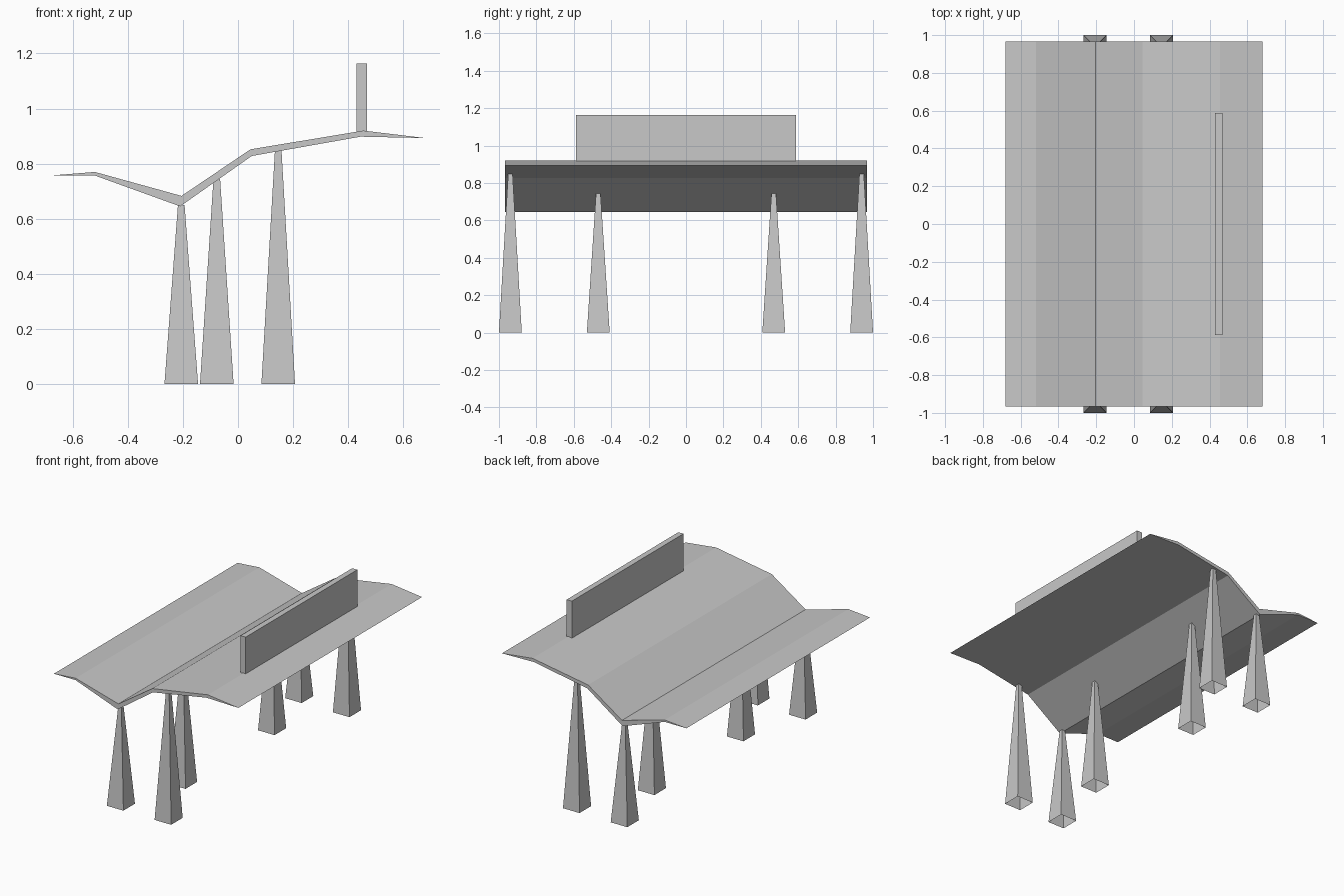
import bpy
import bmesh

cube = bpy.data.objects.get("Cube")
if cube:
    bpy.data.objects.remove(cube, do_unlink=True)

grey = bpy.data.materials.new("concrete_grey")
grey.use_nodes = True
colour = (0.58, 0.58, 0.58, 1)
grey.diffuse_color = colour
grey.node_tree.nodes["Principled BSDF"].inputs["Base Color"].default_value = colour


def finish(name, bm):
    bmesh.ops.recalc_face_normals(bm, faces=bm.faces)
    mesh = bpy.data.meshes.new(name)
    bm.to_mesh(mesh)
    bm.free()
    mesh.materials.append(grey)
    obj = bpy.data.objects.new(name, mesh)
    bpy.context.collection.objects.link(obj)
    return obj


def canopy(half_length):
    """Folded roof: quads between upper and lower profile, meeting at thin tips."""
    left_tip, right_tip = (-0.68, 0.757), (0.68, 0.893)
    upper = [left_tip, (-0.52, 0.77), (-0.205, 0.683), (0.045, 0.852), (0.455, 0.92), right_tip]
    lower = [left_tip, (-0.52, 0.757), (-0.21, 0.645), (0.05, 0.828), (0.445, 0.898), right_tip]
    bm = bmesh.new()
    rows = {}
    for y in (-half_length, half_length):
        top = [bm.verts.new((x, y, z)) for x, z in upper]
        low = [bm.verts.new((x, y, z)) for x, z in lower[1:-1]]
        rows[y] = (top, [top[0]] + low + [top[-1]])
    (front_top, front_low), (back_top, back_low) = rows.values()
    for i in range(len(upper) - 1):
        for a, b in ((front_top, back_top), (front_low, back_low)):
            bm.faces.new((a[i], a[i + 1], b[i + 1], b[i]))
        for a, b in ((front_top, front_low), (back_top, back_low)):
            corners = dict.fromkeys((a[i], a[i + 1], b[i + 1], b[i]))
            bm.faces.new(list(corners))
    return finish("canopy_roof", bm)


def pillar(name, x, y, height):
    """Tapered square pillar, open at the foot."""
    bm = bmesh.new()
    bmesh.ops.create_cube(bm, size=1)
    for v in bm.verts:
        width = 0.024 if v.co.z > 0 else 0.122
        v.co = (v.co.x * width, v.co.y * width, (v.co.z + 0.5) * height)
    bmesh.ops.recalc_face_normals(bm, faces=bm.faces)
    foot = [f for f in bm.faces if f.normal.z < -0.9]
    bmesh.ops.delete(bm, geom=foot, context='FACES_ONLY')
    obj = finish(name, bm)
    obj.location = (x, y, 0)


canopy(0.967)

# Three pillars mirrored front to back
for label, x, y, height in (("valley", -0.206, 0.939, 0.65),
                            ("inner", -0.077, 0.469, 0.745),
                            ("ridge", 0.146, 0.939, 0.847)):
    pillar(label + "_pillar_front", x, -y, height)
    pillar(label + "_pillar_back", x, y, height)

# Upright board standing on the roof ridge
bm = bmesh.new()
bmesh.ops.create_cube(bm, size=1)
bmesh.ops.scale(bm, vec=(0.038, 1.176, 0.25), verts=bm.verts)
bmesh.ops.translate(bm, vec=(0.449, 0, 1.038), verts=bm.verts)
finish("sign_board", bm)
